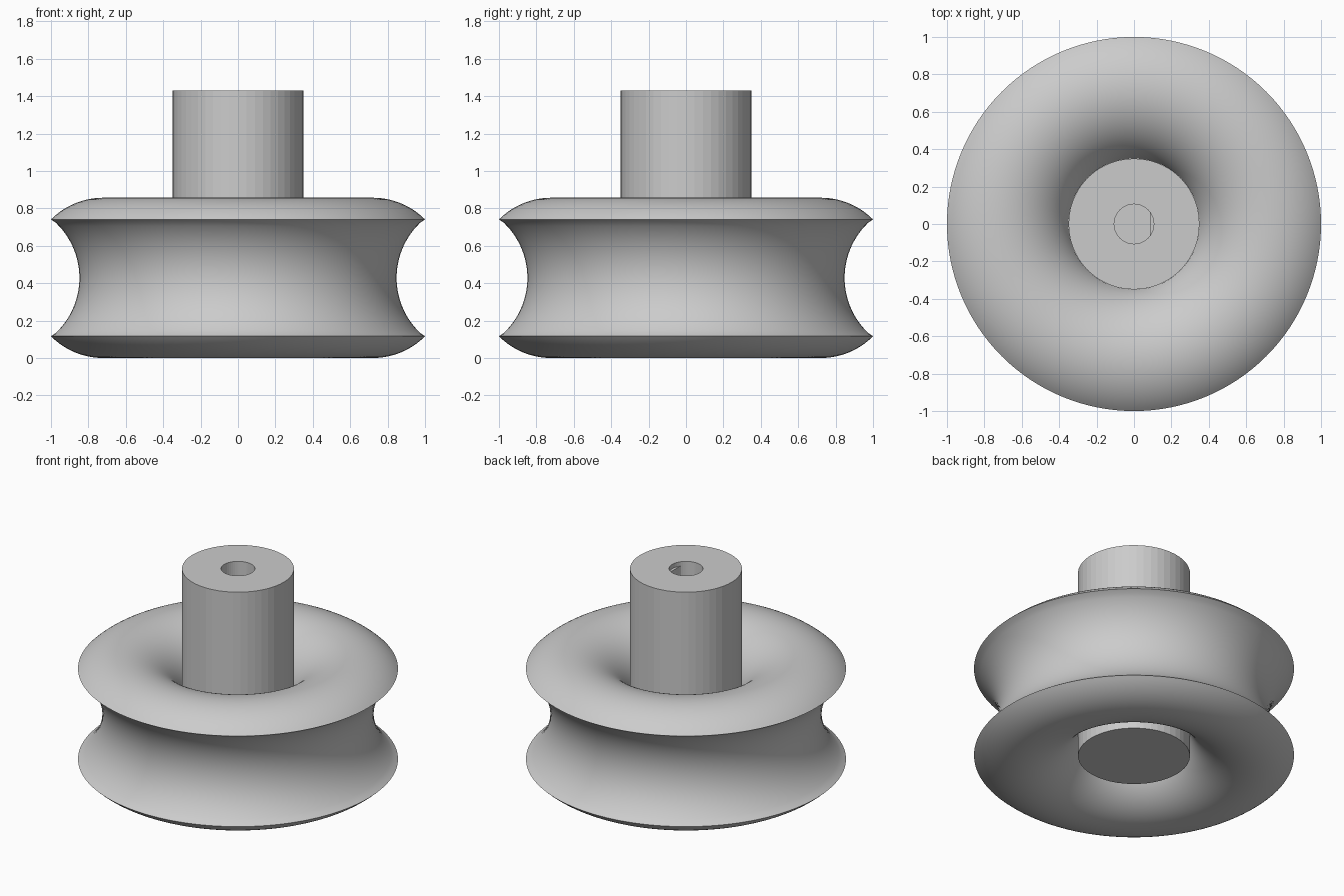
import bpy, bmesh
from math import sin, cos, asin, acos, pi

cube = bpy.data.objects.get("Cube")
if cube:
    bpy.data.objects.remove(cube)

# Main dimensions
MID, HEIGHT = 0.43, 0.857
RIM_R, HUB_R, BORE_R = 1.0, 0.35, 0.106
CROWN_R, BEAD = 0.72, 0.395        # centre radius and arc radius of the rounded sides
GROOVE_R, GROOVE_ARC = 0.848, 0.407
HUB_TOP, HUB_BOTTOM = 1.43, 0.11
FLAT_X = 0.087                     # flat side of the bore

grey = bpy.data.materials.new("light_grey")
grey.use_nodes = True
colour = (0.6, 0.6, 0.6, 1)
grey.diffuse_color = colour
grey.node_tree.nodes["Principled BSDF"].inputs["Base Color"].default_value = colour


def arc(cx, cz, r, a0, a1, n):
    """Points on an arc in the radius/height plane."""
    return [(cx + r * cos(a0 + (a1 - a0) * i / n),
             cz + r * sin(a0 + (a1 - a0) * i / n)) for i in range(n + 1)]


def revolve(name, profile, segments, smooth, cap_start=False, cap_end=False):
    """Turn a profile round z; points are (radius, height[, x limit])."""
    bm = bmesh.new()
    rings = []
    for r, z, *limit in profile:
        ring = []
        for i in range(segments):
            a = 2 * pi * i / segments
            x, y = r * cos(a), r * sin(a)
            if limit:
                x = min(x, limit[0])
            ring.append(bm.verts.new((x, y, z)))
        rings.append(ring)
    for low, high in zip(rings, rings[1:]):
        for i in range(segments):
            j = (i + 1) % segments
            quad = [low[i], low[j], high[j], high[i]]
            bm.faces.new(quad)
    if cap_start:
        bm.faces.new(rings[0][::-1])
    if cap_end:
        bm.faces.new(rings[-1])
    bmesh.ops.dissolve_degenerate(bm, dist=1e-6, edges=bm.edges[:])
    mesh = bpy.data.meshes.new(name)
    bm.to_mesh(mesh)
    bm.free()
    mesh.materials.append(grey)
    obj = bpy.data.objects.new(name, mesh)
    bpy.context.collection.objects.link(obj)
    bpy.ops.object.select_all(action='DESELECT')
    obj.select_set(True)
    bpy.context.view_layer.objects.active = obj
    if smooth:
        bpy.ops.object.shade_smooth_by_angle(angle=pi / 6)
    return obj


# Wheel: rounded lower side, concave groove, rounded upper side
outer = acos((RIM_R - CROWN_R) / BEAD)
inner = acos((HUB_R - CROWN_R) / BEAD)
top = arc(CROWN_R, HEIGHT - BEAD, BEAD, outer, inner, 36)
bottom = [(r, 2 * MID - z - (2 * MID - HEIGHT)) for r, z in reversed(top)]
rim_low, rim_high = bottom[-1][1], top[0][1]
middle = (rim_low + rim_high) / 2
sweep = asin((rim_high - rim_low) / 2 / GROOVE_ARC)
groove = arc(GROOVE_R + GROOVE_ARC, middle, GROOVE_ARC, pi + sweep, pi - sweep, 28)
revolve("grooved_wheel", bottom + groove[1:-1] + top, 128, True)

# Hub: outer wall, top face and blind bore with a flat below a short round mouth
revolve("hub_shaft", [
    (HUB_R, top[-1][1]), (HUB_R, HUB_TOP), (BORE_R, HUB_TOP),
    (BORE_R, HUB_TOP - 0.03), (BORE_R, HUB_TOP - 0.03, FLAT_X),
    (BORE_R, 0.75, FLAT_X)], 48, False, cap_end=True)

# Boss: closed lower end of the hub
revolve("lower_boss", [(HUB_R, HUB_BOTTOM), (HUB_R, bottom[0][1])], 48, False, cap_start=True)
